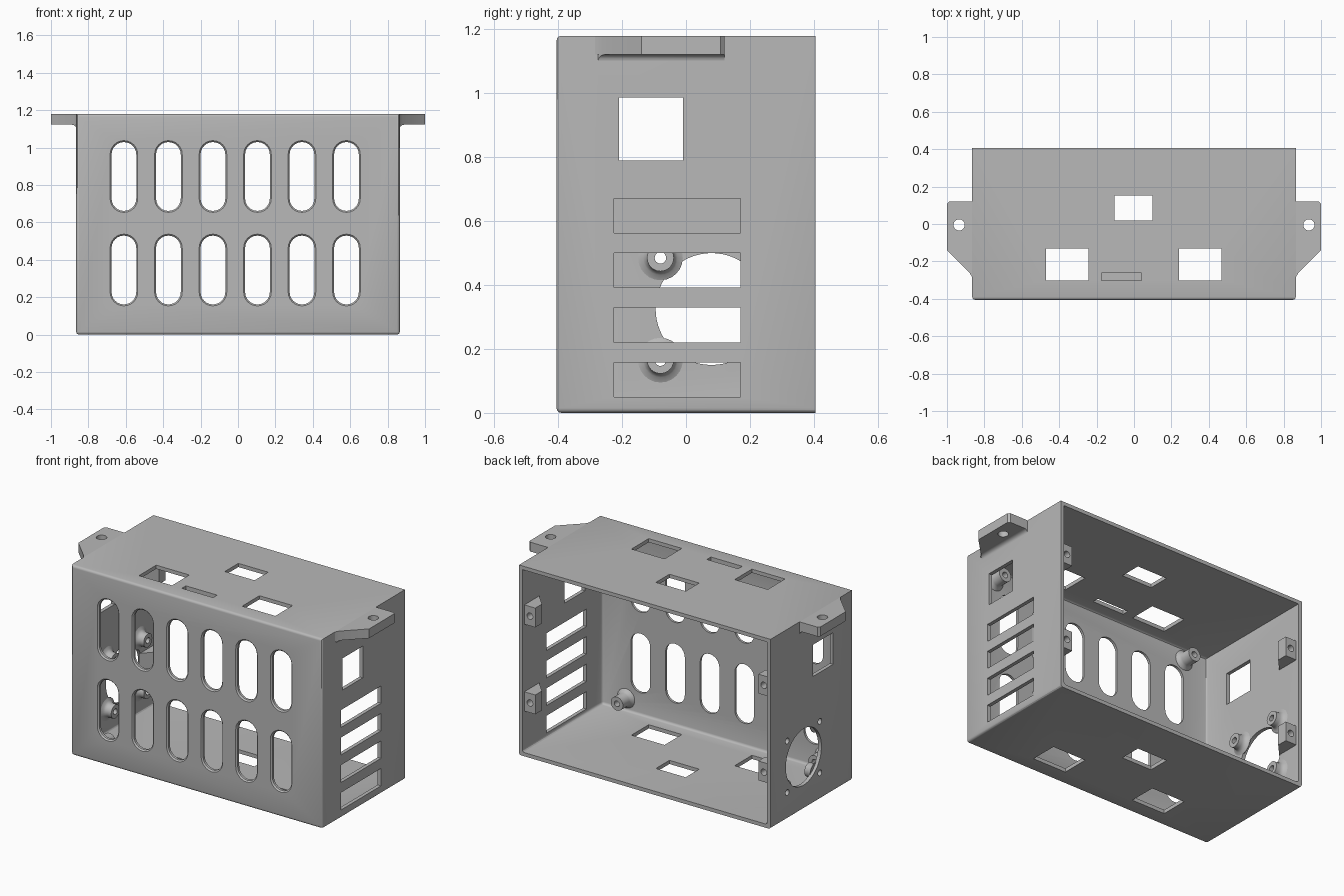
import bpy, bmesh, math
from mathutils import Vector, Matrix

if "Cube" in bpy.data.objects:
    bpy.data.objects.remove(bpy.data.objects["Cube"], do_unlink=True)

grey = bpy.data.materials.new("plain_grey")
grey.use_nodes = True
grey.diffuse_color = (0.48, 0.48, 0.48, 1)
grey.node_tree.nodes["Principled BSDF"].inputs["Base Color"].default_value = grey.diffuse_color

HX, HY, TOP, WALL = 0.865, 0.405, 1.18, 0.023
ROUND = 0.015


def add_box(bm, x, y, z):
    """Box from three (low, high) ranges."""
    lo, hi = Vector((x[0], y[0], z[0])), Vector((x[1], y[1], z[1]))
    mat = Matrix.Translation((lo + hi) / 2) @ Matrix.Diagonal((*(hi - lo), 1))
    return bmesh.ops.create_cube(bm, size=1, matrix=mat)["verts"]


def add_rod(bm, centre, axis, radius, length, sides=32):
    turn = Vector((0, 0, 1)).rotation_difference(Vector(axis)).to_matrix().to_4x4()
    bmesh.ops.create_cone(bm, cap_ends=True, segments=sides, radius1=radius, radius2=radius,
                          depth=length, matrix=Matrix.Translation(centre) @ turn)


def add_loft(bm, rings, closed=False):
    """Skin a list of point rings, capping the ends unless closed."""
    rows = [[bm.verts.new(p) for p in ring] for ring in rings]
    pairs = list(zip(rows, rows[1:])) + ([(rows[-1], rows[0])] if closed else [])
    for a, b in pairs:
        for i in range(len(a)):
            j = (i + 1) % len(a)
            bm.faces.new((a[i], a[j], b[j], b[i]))
    if not closed:
        bm.faces.new(rows[0])
        bm.faces.new(rows[-1])


def make(name, bm, helper=False):
    bmesh.ops.recalc_face_normals(bm, faces=bm.faces)
    mesh = bpy.data.meshes.new(name)
    bm.to_mesh(mesh)
    bm.free()
    mesh.materials.append(grey)
    ob = bpy.data.objects.new(name, mesh)
    bpy.context.collection.objects.link(ob)
    ob.hide_render = helper
    return ob


def cut(ob, cutter):
    """Subtract the cutter, then discard it."""
    mod = ob.modifiers.new("cut", "BOOLEAN")
    mod.operation, mod.solver, mod.object = "DIFFERENCE", "EXACT", cutter
    bpy.context.view_layer.update()
    result = ob.evaluated_get(bpy.context.evaluated_depsgraph_get())
    mesh = bpy.data.meshes.new_from_object(result)
    ob.modifiers.clear()
    ob.data = mesh
    bpy.data.objects.remove(cutter, do_unlink=True)


def smooth(ob):
    bpy.ops.object.select_all(action="DESELECT")
    ob.select_set(True)
    bpy.context.view_layer.objects.active = ob
    bpy.ops.object.shade_smooth_by_angle(angle=math.radians(30))


def rounded_block(inset, back):
    """Block with rounded front rim and rounded lower side edges."""
    bm = bmesh.new()
    x, front, bottom = HX - inset, -HY + inset, inset
    add_box(bm, (-x, x), (front, back), (bottom, TOP - inset))
    edges = [e for e in bm.edges
             if all(v.co.y < 0 for v in e.verts)
             or all(v.co.z < TOP / 2 and abs(v.co.x) > 0 for v in e.verts)
             and abs(e.verts[0].co.x - e.verts[1].co.x) < 0.01]
    bmesh.ops.bevel(bm, geom=edges, offset=ROUND, segments=3, profile=0.5, affect="EDGES")
    return bm


# Open-backed shell
case = make("case_shell", rounded_block(0, HY))
cut(case, make("cavity", rounded_block(WALL, HY + 0.1), True))

# Openings in the walls
holes = bmesh.new()
SLOT_R, SLOT_HALF = 0.066, 0.118
for x in [-0.61 + 0.238 * i for i in range(6)]:
    for z in (0.345, 0.845):
        rings = []
        for y, r in ((-HY - 0.01, SLOT_R + 0.018), (-HY + 0.008, SLOT_R), (-HY + 0.05, SLOT_R)):
            ring = []
            for i in range(26):
                a = math.pi * (i % 13) / 12 + math.pi * (i // 13)
                lift = SLOT_HALF if i < 13 else -SLOT_HALF
                ring.append((x + r * math.cos(a), y, z + lift + r * math.sin(a)))
            rings.append(ring)
        add_loft(holes, rings)

RIGHT, LEFT = (-HX - 0.05, -HX + 0.05), (HX - 0.05, HX + 0.05)
for side in (RIGHT, LEFT):
    add_box(holes, side, (-0.21, -0.01), (0.79, 0.987))
for i in range(4):
    z = 0.05 + 0.171 * i
    add_box(holes, LEFT, (-0.225, 0.17), (z, z + 0.108))
for level in ((-0.05, 0.05), (TOP - 0.05, TOP + 0.05)):
    add_box(holes, (-0.105, 0.1), (0.02, 0.153), level)
    for x in (-0.47, 0.24):
        add_box(holes, (x, x + 0.228), (-0.302, -0.132), level)
add_box(holes, (-0.175, 0.04), (-0.302, -0.262), (TOP - 0.05, TOP + 0.05))

# Fan opening with its four screw holes
FAN = Vector((-HX, 0.08, 0.325))
fan_spots = [FAN + Vector((0, sy * 0.16, sz * 0.16)) for sy in (-1, 1) for sz in (-1, 1)]
add_rod(holes, FAN, (1, 0, 0), 0.175, 0.1, 64)
for spot in fan_spots:
    add_rod(holes, spot, (1, 0, 0), 0.018, 0.1, 24)
cut(case, make("wall_openings", holes, True))
smooth(case)


# Hollow standoffs with flared feet
def standoff(name, base, axis, height, foot):
    profile = [(foot, -0.004), (foot, 0), (0.054, 0.007), (0.046, 0.016), (0.042, 0.028),
               (0.042, height), (0.018, height), (0.018, -0.004)]
    turn = Vector((0, 0, 1)).rotation_difference(Vector(axis)).to_matrix()
    rings = [[base + turn @ Vector((r * math.cos(a), r * math.sin(a), h))
              for a in [math.tau * i / 24 for i in range(24)]] for r, h in profile]
    bm = bmesh.new()
    add_loft(bm, rings, closed=True)
    smooth(make(name, bm))


for n, spot in enumerate(fan_spots):
    standoff(f"fan_standoff_{n + 1}", spot + Vector((WALL, 0, 0)), (1, 0, 0), 0.055, 0.07)
for x, side in ((-0.68, "right"), (0.68, "left")):
    for z, level in ((0.1, "lower"), (1.085, "upper")):
        standoff(f"board_standoff_{level}_{side}", Vector((x, -HY + WALL, z)), (0, 1, 0), 0.09, 0.06)


def prism(outline, place):
    """Extrude a 2D outline between two levels given by place(a, b, end)."""
    bm = bmesh.new()
    add_loft(bm, [[place(a, b, end) for a, b in outline] for end in (0, 1)])
    return bm


for s, side in ((-1, "right"), (1, "left")):
    # Mounting ear with a screw hole
    ear_outline = [(HX, 0.12), (0.988, 0.12), (1, 0.108), (1, -0.14), (0.88, -0.26), (HX, -0.285)]
    ear = make(f"mounting_ear_{side}",
               prism(ear_outline, lambda x, y, e: (s * x, y, TOP - 0.058 * (1 - e))))
    drill = bmesh.new()
    add_rod(drill, (s * 0.935, -0.005, TOP), (0, 0, 1), 0.03, 0.3)
    cut(ear, make("ear_drill", drill, True))
    smooth(ear)

    # Curved fillet under the ear
    curve = [(HX + 0.025 * (1 - math.sin(a)), TOP - 0.058 - 0.02 * (1 - math.cos(a)))
             for a in [math.pi / 2 * i / 5 for i in range(6)]]
    fillet = make(f"ear_fillet_{side}", prism([(HX, TOP - 0.058)] + curve,
                  lambda x, z, e: (s * x, 0.12 if e else -0.275 + (x - HX), z)))
    smooth(fillet)

    # Cover screw lugs, tapering toward the front
    inner = HX - WALL
    lug_outline = [(inner + 0.004, 0.385), (inner - 0.075, 0.385), (inner - 0.075, 0.32),
                   (inner + 0.004, 0.235)]
    for z, level in ((0.33, "lower"), (0.87, "upper")):
        lug = make(f"cover_lug_{level}_{side}",
                   prism(lug_outline, lambda x, y, e: (s * x, y, z - 0.06 + 0.12 * e)))
        drill = bmesh.new()
        add_rod(drill, (s * (inner - 0.038), 0.4, z), (0, 1, 0), 0.02, 0.16, 24)
        cut(lug, make("lug_drill", drill, True))
        smooth(lug)
